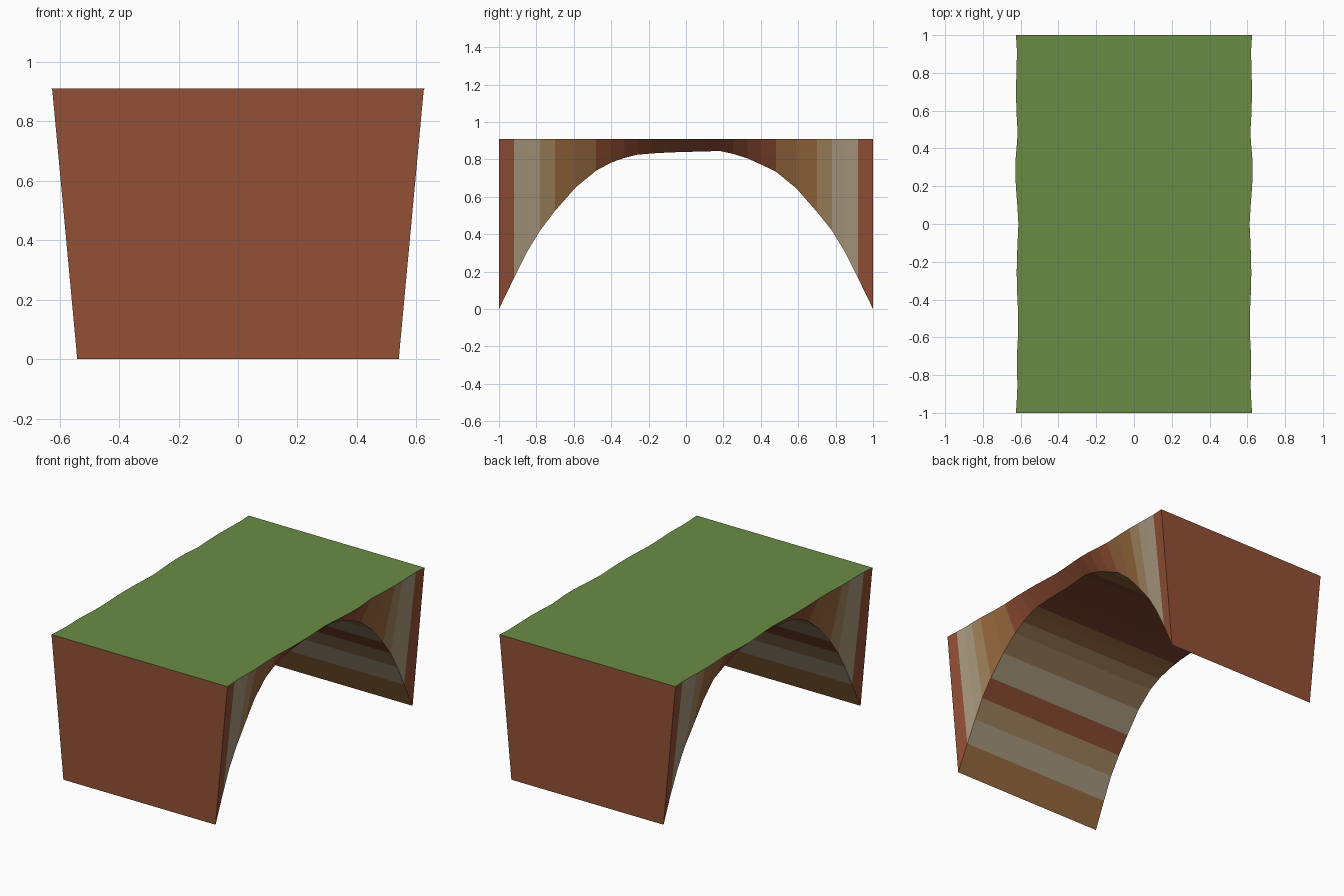
import bpy, bmesh

if "Cube" in bpy.data.objects:
    bpy.data.objects.remove(bpy.data.objects["Cube"])

TOP = 0.91
TAPER = 0.865   # underside width relative to the top width

# Sections along the bridge: y, underside height, half width at the top
SECTIONS = [
    (-1.00, 0.00, .625), (-.92, .165, .62), (-.85, .305, .617), (-.78, .42, .62),
    (-.70, .525, .62), (-.59, .65, .614), (-.48, .74, .613), (-.40, .783, .617),
    (-.33, .808, .62), (-.26, .825, .621), (-.18, .832, .62), (-.09, .837, .616),
    (0.00, .84, .612), (.09, .842, .617), (.18, .845, .624), (.25, .83, .628),
    (.33, .805, .628), (.40, .773, .622), (.48, .735, .616), (.59, .645, .622),
    (.70, .52, .625), (.78, .42, .623), (.85, .305, .621), (.92, .165, .62),
    (1.00, 0.00, .625),
]


def material(name, rgb):
    m = bpy.data.materials.new(name)
    m.diffuse_color = (*rgb, 1)
    m.use_nodes = True
    m.node_tree.nodes["Principled BSDF"].inputs["Base Color"].default_value = m.diffuse_color
    return m


GRASS, RED, SAND, TAN, BROWN, DARK = range(6)
MATERIALS = [
    material("grass", (.145, .265, .062)),
    material("red_rock", (.29, .08, .036)),
    material("sand_rock", (.40, .32, .21)),
    material("tan_rock", (.36, .23, .11)),
    material("brown_rock", (.32, .145, .05)),
    material("dark_rock", (.20, .06, .03)),
]

# Strata colours from each end inwards to the crown
SIDE = [RED, SAND, SAND, TAN, BROWN, BROWN, RED, RED, RED, RED, RED, RED]
UNDER = [BROWN, SAND, TAN, RED, SAND, TAN, TAN, BROWN, BROWN, DARK, DARK, DARK]

# Rock arch: four-cornered cross-sections joined along y
bm = bmesh.new()
rings = []
for y, z, w in SECTIONS:
    b = w * TAPER
    corners = [(-w, y, TOP), (w, y, TOP), (b, y, z), (-b, y, z)]
    rings.append([bm.verts.new(c) for c in corners])

n = len(rings) - 1
for i in range(n):
    k = min(i, n - 1 - i)
    colours = [GRASS, SIDE[k], UNDER[k], SIDE[k]]
    for j, colour in enumerate(colours):
        a, b = rings[i], rings[i + 1]
        jn = (j + 1) % 4
        bm.faces.new((a[j], a[jn], b[jn], b[j])).material_index = colour

# Flat end walls
for ring in (rings[0], rings[-1]):
    bm.faces.new(ring).material_index = RED

bmesh.ops.recalc_face_normals(bm, faces=bm.faces)
mesh = bpy.data.meshes.new("rock_arch")
bm.to_mesh(mesh)
bm.free()
for m in MATERIALS:
    mesh.materials.append(m)
arch = bpy.data.objects.new("rock_arch", mesh)
bpy.context.collection.objects.link(arch)
